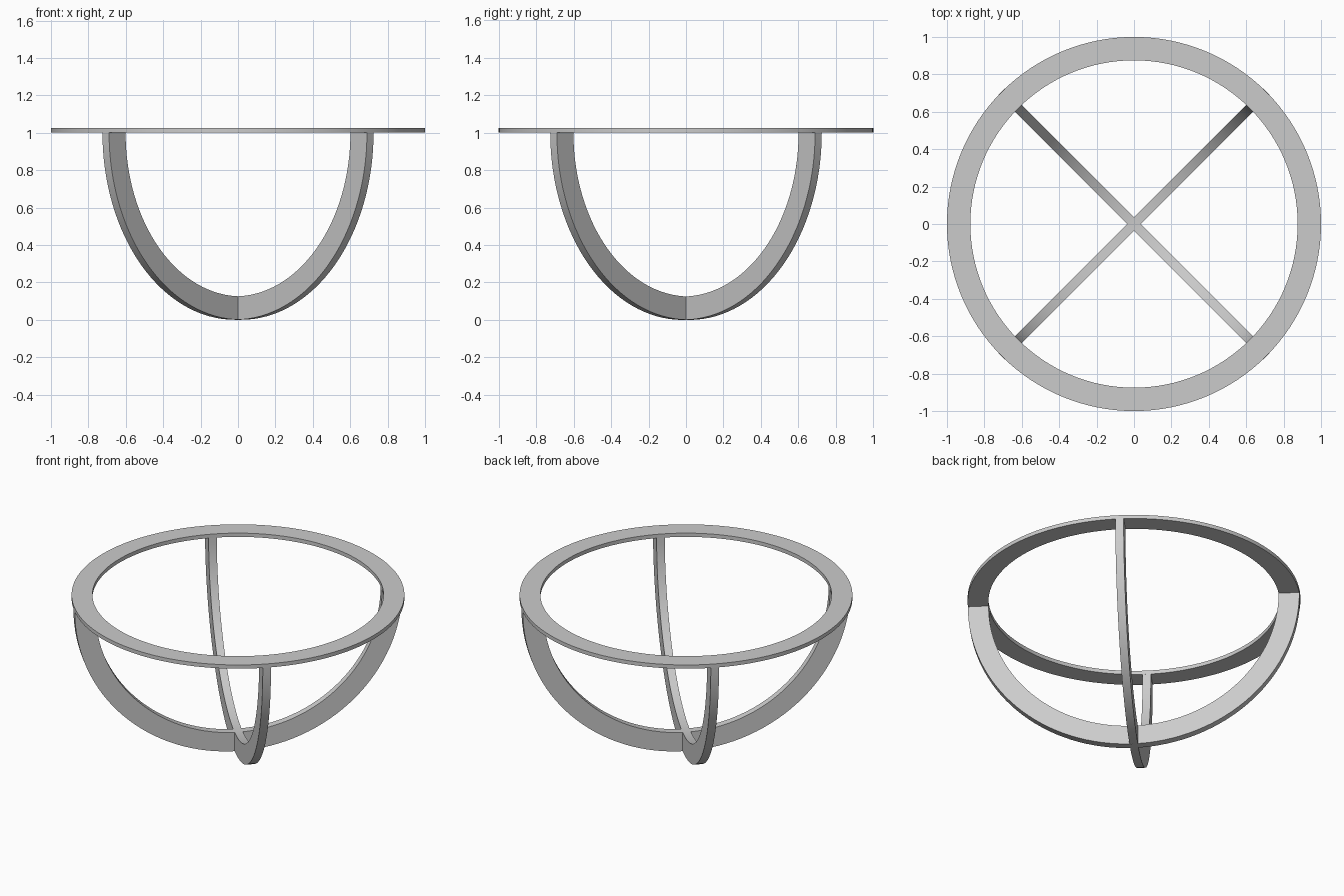
import bpy
import bmesh
import math
from mathutils import Matrix, Vector

OUTER, INNER = 1.0, 0.875
RING_Z, RING_T = 1.0, 0.025
RIB_T = 0.05

if "Cube" in bpy.data.objects:
    bpy.data.objects.remove(bpy.data.objects["Cube"], do_unlink=True)

grey = bpy.data.materials.new("light_grey")
grey.use_nodes = True
colour = (0.6, 0.6, 0.6, 1)
grey.diffuse_color = colour
grey.node_tree.nodes["Principled BSDF"].inputs["Base Color"].default_value = colour


def swept_band(name, low, high, angle, steps, matrix):
    """Spin a rectangular section around z, then place it with matrix."""
    bm = bmesh.new()
    corners = [(INNER, low), (OUTER, low), (OUTER, high), (INNER, high)]
    section = bm.faces.new([bm.verts.new((r, 0, z)) for r, z in corners])
    full = angle >= math.tau
    geom = section.edges[:] if full else [section]
    bmesh.ops.spin(bm, geom=geom, cent=(0, 0, 0), axis=(0, 0, 1),
                   angle=angle, steps=steps, use_duplicate=False)
    if full:
        bm.faces.remove(section)
        bmesh.ops.remove_doubles(bm, verts=bm.verts[:], dist=0.0001)
    elif not any(len(f.verts) == 4 and all(abs(v.co.y) < 1e-5 and v.co.x > 0 for v in f.verts)
                 for f in bm.faces):
        # Close the starting end when the spin has consumed its face
        start = [min(bm.verts, key=lambda v: (v.co - Vector((r, 0, z))).length) for r, z in corners]
        bm.faces.new(start)
    bmesh.ops.recalc_face_normals(bm, faces=bm.faces[:])
    bm.transform(matrix)
    mesh = bpy.data.meshes.new(name)
    bm.to_mesh(mesh)
    bm.free()
    mesh.materials.append(grey)
    obj = bpy.data.objects.new(name, mesh)
    bpy.context.collection.objects.link(obj)
    bpy.ops.object.select_all(action="DESELECT")
    obj.select_set(True)
    bpy.context.view_layer.objects.active = obj
    bpy.ops.object.shade_smooth_by_angle(angle=math.radians(30))


# Flat rim on top
swept_band("top_rim", 0, RING_T, math.tau, 128, Matrix.Translation((0, 0, RING_Z)))

# Two crossed half hoops hanging under the rim
for name, turn in (("hoop_a", 45), ("hoop_b", 135)):
    place = (Matrix.Translation((0, 0, RING_Z))
             @ Matrix.Rotation(math.radians(turn), 4, "Z")
             @ Matrix.Rotation(math.radians(-90), 4, "X"))
    swept_band(name, -RIB_T / 2, RIB_T / 2, math.pi, 64, place)
